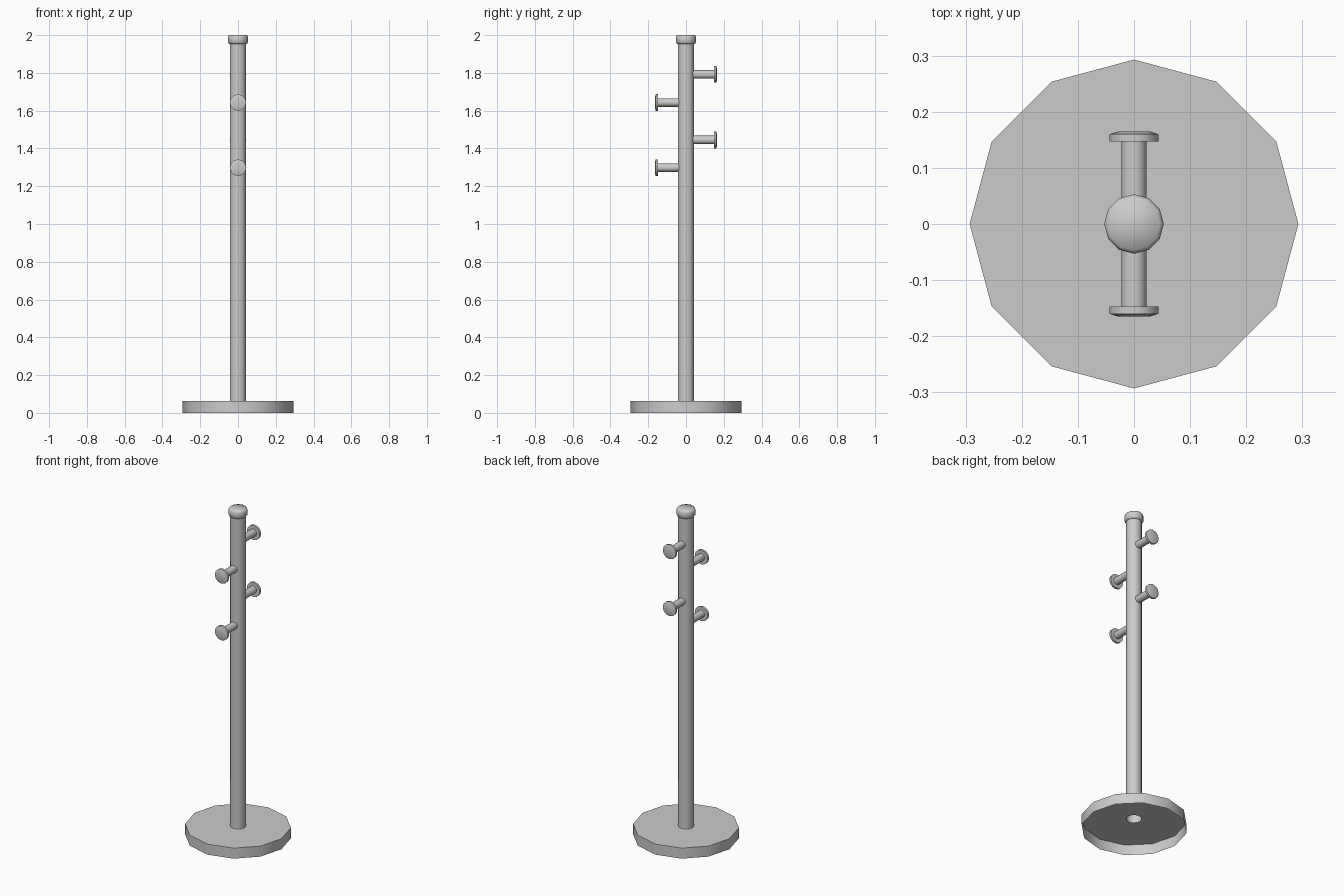
import bpy, bmesh, math
from mathutils import Matrix

if "Cube" in bpy.data.objects:
    bpy.data.objects.remove(bpy.data.objects["Cube"])

SIDES = 12


def lathe(name, profile, matrix=Matrix(), angle=40):
    """Revolve (radius, height) points around z; radius 0 closes to a flat cap."""
    bm = bmesh.new()
    rings = []
    for r, z in profile:
        rings.append([bm.verts.new((r * math.cos(a), r * math.sin(a), z))
                      for a in (2 * math.pi * i / SIDES for i in range(SIDES))])
    for a, b in zip(rings, rings[1:]):
        for i in range(SIDES):
            j = (i + 1) % SIDES
            bm.faces.new((a[i], a[j], b[j], b[i]))
    bmesh.ops.remove_doubles(bm, verts=bm.verts, dist=1e-5)
    bm.transform(matrix)
    mesh = bpy.data.meshes.new(name)
    bm.to_mesh(mesh)
    bm.free()
    obj = bpy.data.objects.new(name, mesh)
    bpy.context.collection.objects.link(obj)
    bpy.ops.object.select_all(action='DESELECT')
    obj.select_set(True)
    bpy.context.view_layer.objects.active = obj
    bpy.ops.object.shade_smooth_by_angle(angle=math.radians(angle))
    return obj


# Floor plate: a shell, open underneath, with a hole where the pole stands
lathe("base", [(0.293, 0), (0.293, 0.064), (0.0435, 0.064)])

# Hollow pole, closed by the softly rounded top cap
lathe("pole", [(0.0435, 0.064), (0.0435, 1.96)])
lathe("top_cap", [(0.0435, 1.954), (0.048, 1.954), (0.053, 1.962), (0.053, 1.991),
                  (0.047, 2.0), (0, 2.0)], angle=65)

# Coat pegs, alternating back (+y) and front (-y)
peg = [(0.0225, 0.035), (0.0225, 0.147), (0.044, 0.147),
       (0.044, 0.160), (0.028, 0.165), (0, 0.165)]
for i, (z, side) in enumerate([(1.792, 1), (1.643, -1), (1.445, 1), (1.298, -1)]):
    turn = Matrix.Rotation(-side * math.pi / 2, 4, 'X')
    lathe(f"peg_{i + 1}", peg, Matrix.Translation((0, 0, z)) @ turn)
